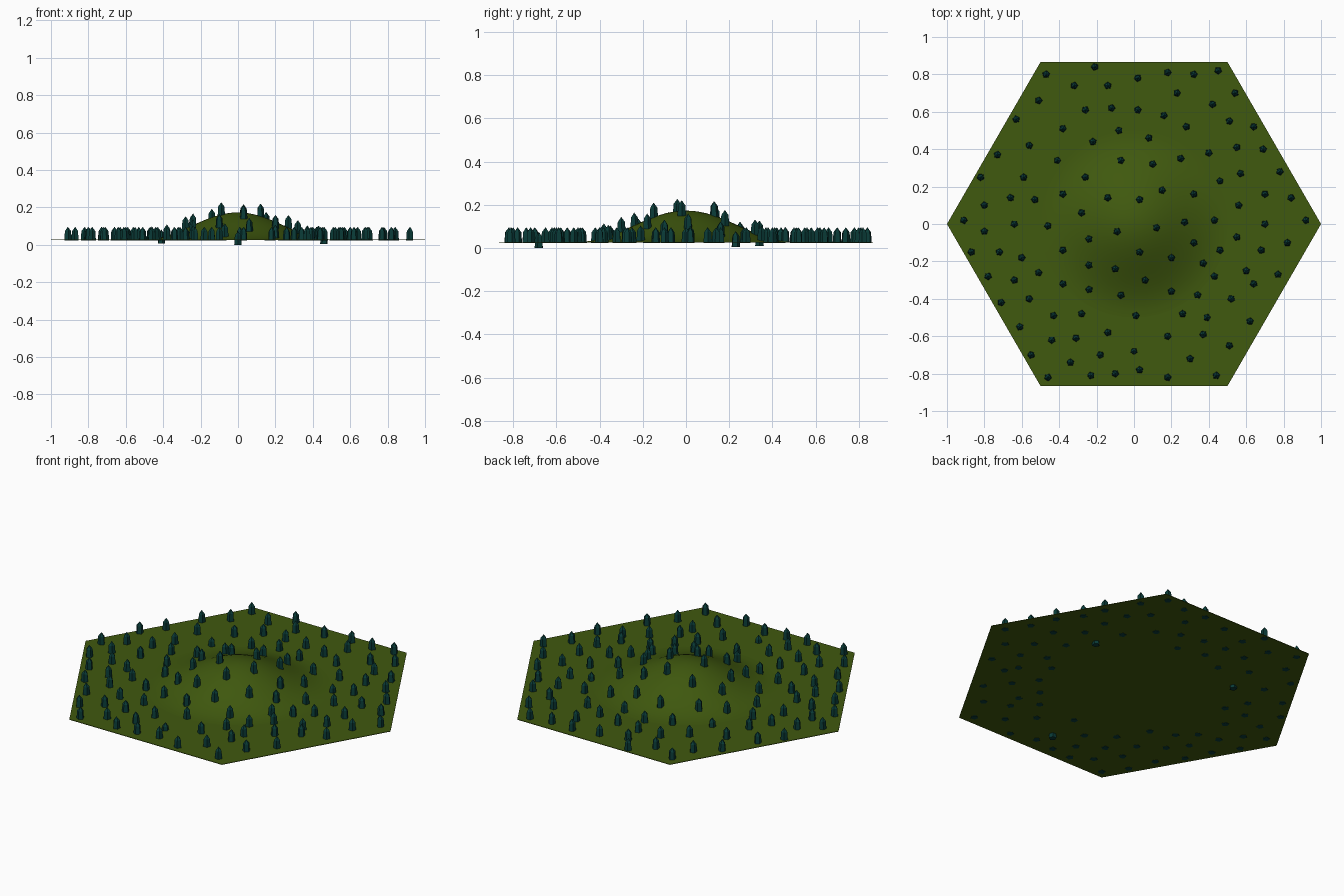
import bpy, bmesh, math, random
from mathutils import Vector

random.seed(4)
if "Cube" in bpy.data.objects:
    bpy.data.objects.remove(bpy.data.objects["Cube"], do_unlink=True)

GROUND = 0.028
HILL_RADIUS, HILL_HEIGHT = 0.5, 0.145


def make_material(name, rgb):
    mat = bpy.data.materials.new(name)
    mat.use_nodes = True
    color = (*rgb, 1)
    mat.diffuse_color = color
    shader = next(n for n in mat.node_tree.nodes if n.type == "BSDF_PRINCIPLED")
    shader.inputs["Base Color"].default_value = color
    shader.inputs["Roughness"].default_value = 0.9
    return mat


def make_mesh(name, bm, mat, smooth=False):
    bmesh.ops.recalc_face_normals(bm, faces=bm.faces)
    mesh = bpy.data.meshes.new(name)
    for face in bm.faces:
        face.smooth = smooth
    bm.to_mesh(mesh)
    bm.free()
    mesh.materials.append(mat)
    return mesh


def add_object(name, mesh):
    obj = bpy.data.objects.new(name, mesh)
    bpy.context.collection.objects.link(obj)
    return obj


def hill_height(radius):
    if radius >= HILL_RADIUS:
        return 0.0
    return HILL_HEIGHT * (0.5 + 0.5 * math.cos(math.pi * radius / HILL_RADIUS))


grass = make_material("grass_green", (0.051, 0.1, 0.0045))
foliage = make_material("dark_teal_foliage", (0.003, 0.045, 0.04))

# Thin hexagonal ground plate, with corners on the x axis
bm = bmesh.new()
corners = [bm.verts.new((math.cos(i * math.pi / 3), math.sin(i * math.pi / 3), GROUND))
           for i in range(6)]
plate = bm.faces.new(corners)
side = bmesh.ops.extrude_face_region(bm, geom=[plate])["geom"]
for v in side:
    if isinstance(v, bmesh.types.BMVert):
        v.co.z -= 0.003
add_object("ground_plate", make_mesh("ground_plate", bm, grass))

# Smooth central hill: a bell profile spun around the z axis
bm = bmesh.new()
steps = 16
radii = [HILL_RADIUS * i / steps for i in range(steps + 1)]
profile = [bm.verts.new((r, 0, GROUND + hill_height(r))) for r in radii]
edges = [bm.edges.new(pair) for pair in zip(profile, profile[1:])]
bmesh.ops.spin(bm, geom=profile + edges, axis=(0, 0, 1), cent=(0, 0, 0),
               angle=math.tau, steps=48)
bmesh.ops.remove_doubles(bm, verts=bm.verts, dist=0.0005)
add_object("hill", make_mesh("hill", bm, grass, smooth=True))

# One low-poly tree: a tapered five-sided body with a pointed cap
bm = bmesh.new()
rings = []
for radius, z in ((0.021, 0), (0.0175, 0.05)):
    rings.append([bm.verts.new((radius * math.cos(a), radius * math.sin(a), z))
                  for a in (i * math.tau / 5 for i in range(5))])
tip = bm.verts.new((0, 0, 0.073))
bm.faces.new(rings[0])
for i in range(5):
    j = (i + 1) % 5
    bm.faces.new((rings[0][i], rings[0][j], rings[1][j], rings[1][i]))
    bm.faces.new((rings[1][i], rings[1][j], tip))
tree_mesh = make_mesh("tree", bm, foliage)

# Main trees, in hundredths of a unit
main_trees = [
    (-47, 80), (-21, 84), (18, 81), (45, 82), (-14, 74), (23, 70), (54, 70),
    (-51, 66), (-26, 61), (2, 61), (42, 64), (-63, 56), (-38, 51), (8, 46),
    (51, 55), (64, 52), (-73, 37), (-41, 34), (-7, 34), (25, 35), (55, 41),
    (69, 40), (-82, 25), (-59, 25), (-26, 25), (3, 13), (15, 18), (46, 23),
    (57, 27), (-91, 2), (-80, 10), (-53, 13), (27, 1), (43, 2), (70, 16),
    (92, 2), (-46, -1), (-9, -4), (55, -7), (82, -10), (-87, -15), (-72, -15),
    (-60, -18), (3, -15), (46, -14), (-24, -22), (37, -21), (60, -25),
    (77, -27), (-51, -26), (-24, -35), (-7, -38), (43, -28), (64, -32),
    (-71, -42), (-43, -49), (1, -49), (39, -50), (62, -52), (-61, -55),
    (-31, -61), (0, -68), (37, -59), (51, -65), (-55, -70), (-23, -81),
    (3, -78), (44, -81), (-46, -82), (18, -82),
]
sunken = {(0, -68): 0.023, (-41, 34): 0.015, (46, 23): 0.018}
trees = [(Vector(p) / 100, sunken.get(p, 0)) for p in main_trees]


# Fill the widest gaps of the forest, one tree at a time
def inside_plate(p):
    edge = math.sqrt(3) / 2
    return abs(p.y) < edge - 0.05 and abs(p.x) * edge + abs(p.y) / 2 < edge - 0.05


spots = [Vector((x, y)) / 50 for x in range(-48, 49) for y in range(-43, 44)]
spots = [p for p in spots if inside_plate(p)]
gaps = [min((p - t).length for t, _ in trees) for p in spots]
while len(trees) < 116:
    best = spots[gaps.index(max(gaps))]
    trees.append((best, 0))
    gaps = [min(g, (p - best).length) for g, p in zip(gaps, spots)]

# Stand the trees on the land
for number, (place, drop) in enumerate(trees, 1):
    tree = add_object(f"tree_{number}", tree_mesh)
    z = GROUND - 0.005 + hill_height(place.length) - drop
    tree.location = (place.x, place.y, z)
    tree.rotation_euler.z = random.uniform(0, math.tau)
